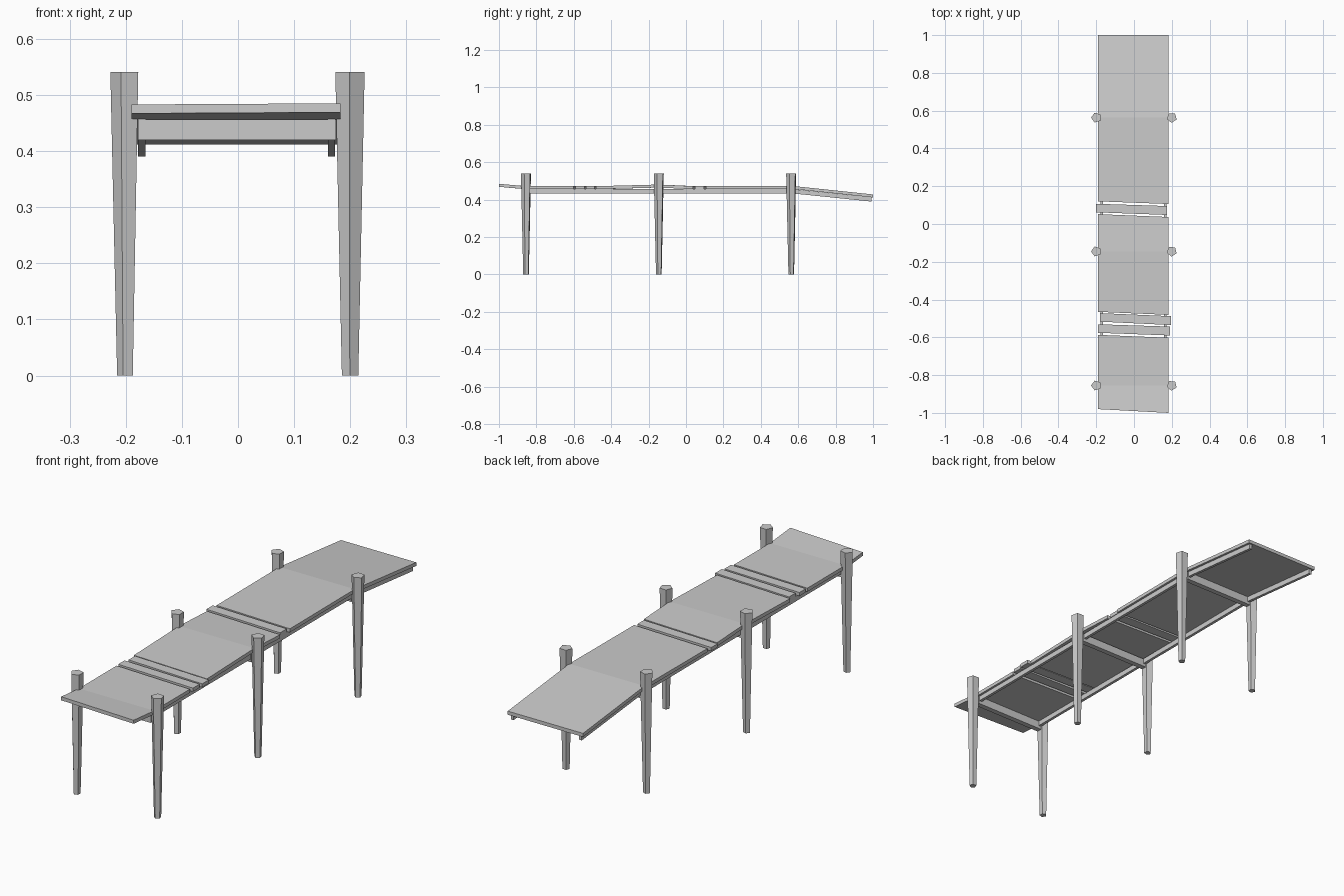
import bpy, bmesh
from math import cos, sin, radians

if "Cube" in bpy.data.objects:
    bpy.data.objects.remove(bpy.data.objects["Cube"])


def make_object(name, verts, faces):
    mesh = bpy.data.meshes.new(name)
    mesh.from_pydata(verts, [], faces)
    bm = bmesh.new()
    bm.from_mesh(mesh)
    bmesh.ops.recalc_face_normals(bm, faces=bm.faces)
    bm.to_mesh(mesh)
    bm.free()
    obj = bpy.data.objects.new(name, mesh)
    bpy.context.collection.objects.link(obj)
    return obj


def strip(name, x0, x1, left, right, thick):
    """Board following (y, top z) points along its left and right edges."""
    n = len(left)
    verts = []
    for (yl, zl), (yr, zr) in zip(left, right):
        verts += [(x0, yl, zl), (x1, yr, zr),
                  (x1, yr, zr - thick), (x0, yl, zl - thick)]
    faces = [(0, 1, 2, 3), tuple(4 * (n - 1) + i for i in range(4))]
    for k in range(n - 1):
        a, b = 4 * k, 4 * k + 4
        faces += [(a + i, a + (i + 1) % 4, b + (i + 1) % 4, b + i)
                  for i in range(4)]
    return make_object(name, verts, faces)


def post(name, x, y, turn):
    """Five-sided post, wider at the top."""
    verts = [(x + r * cos(radians(turn + 72 * i)),
              y + r * sin(radians(turn + 72 * i)), z)
             for r, z in ((0.0154, 0), (0.0275, 0.541)) for i in range(5)]
    faces = [tuple(range(5)), tuple(range(5, 10))]
    faces += [(i, (i + 1) % 5, 5 + (i + 1) % 5, 5 + i) for i in range(5)]
    return make_object(name, verts, faces)


POST_Y = {"front": -0.855, "middle": -0.145, "back": 0.563}
TOP, THICK = 0.472, 0.016

# posts and cross beams
for place, y in POST_Y.items():
    post(place + "_left_post", -0.2, y, 180)
    post(place + "_right_post", 0.2, y, 267)
    ends = [(y - 0.012, 0.456), (y + 0.012, 0.456)]
    strip(place + "_cross_beam", -0.178, 0.175, ends, ends, 0.036)

# side beams, bent down over the ramp
beam = [(-0.865, 0.457), (0.565, 0.457), (0.992, 0.413)]
strip("left_side_beam", -0.178, -0.165, beam, beam, 0.023)
strip("right_side_beam", 0.16, 0.173, beam, beam, 0.023)

# deck panels with skewed ends and gentle folds at the posts
strip("front_deck", -0.19, 0.183,
      [(-0.98, 0.483), (-0.855, TOP), (-0.587, TOP)],
      [(-1.0, 0.485), (-0.855, TOP), (-0.602, TOP)], THICK)
strip("middle_deck", -0.19, 0.183,
      [(-0.465, TOP), (-0.145, 0.481), (0.052, TOP)],
      [(-0.481, TOP), (-0.145, 0.481), (0.037, TOP)], THICK)
strip("back_deck", -0.19, 0.183,
      [(0.12, TOP), (0.565, 0.474), (1.0, 0.428)],
      [(0.106, TOP), (0.565, 0.474), (1.0, 0.428)], THICK)

# loose planks: left x, right x, front-left y, front-right y
for i, (x0, x1, yl, yr) in enumerate([(-0.2, 0.175, 0.062, 0.048),
                                      (-0.18, 0.197, -0.517, -0.535),
                                      (-0.19, 0.19, -0.576, -0.590)]):
    strip("plank_%d" % (i + 1), x0, x1,
          [(yl, 0.474), (yl + 0.045, 0.474)],
          [(yr, 0.474), (yr + 0.047, 0.474)], THICK)
